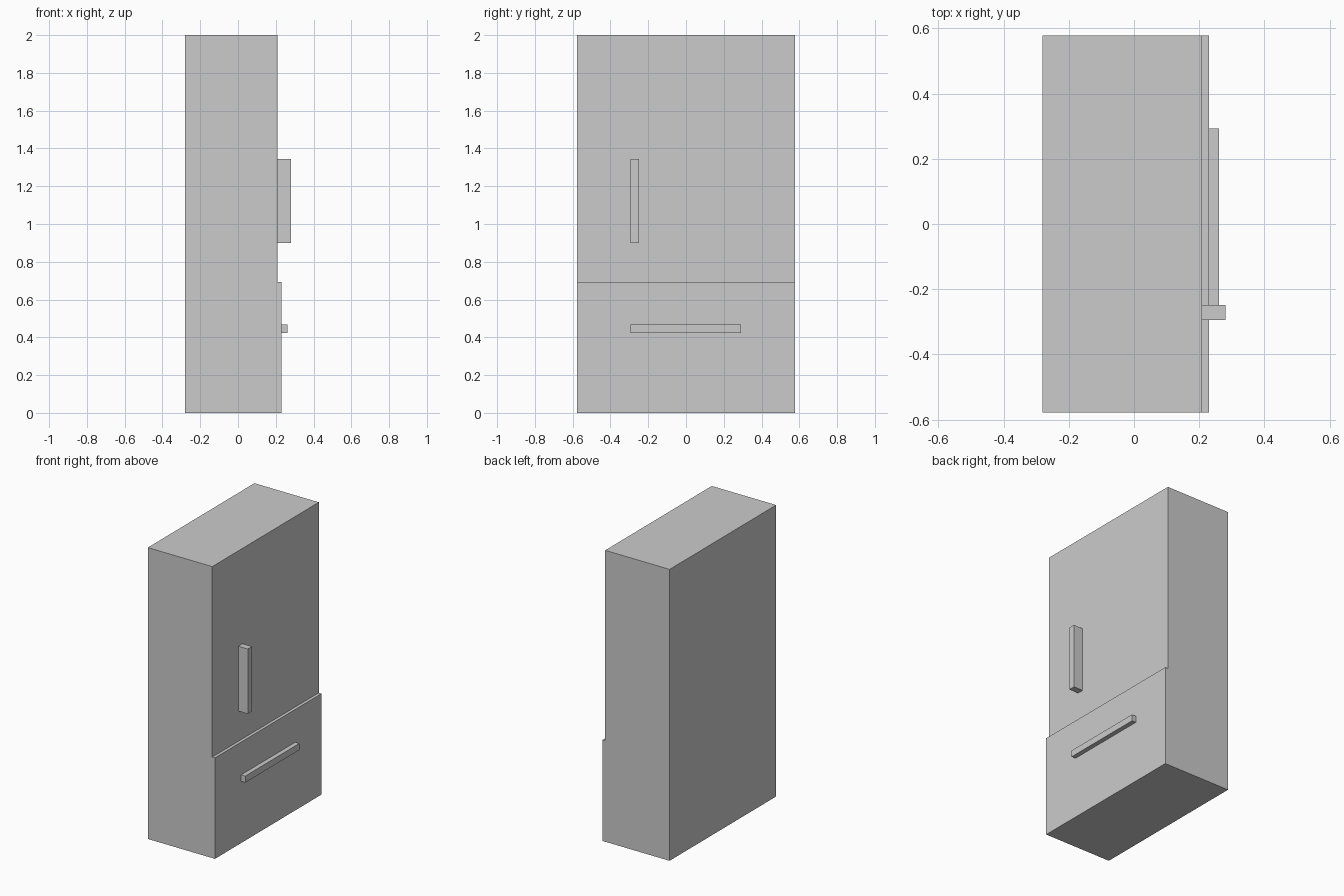
import bpy

if "Cube" in bpy.data.objects:
    bpy.data.objects.remove(bpy.data.objects["Cube"])


def box(name, x, y, z):
    """Add a box spanning the given (min, max) ranges."""
    spans = (x, y, z)
    bpy.ops.mesh.primitive_cube_add(size=1, location=[(a + b) / 2 for a, b in spans])
    obj = bpy.context.object
    obj.name = name
    obj.scale = [b - a for a, b in spans]
    bpy.ops.object.transform_apply(location=False, rotation=False, scale=True)
    return obj


HALF_WIDTH = 0.578
BACK, DOOR_FACE, DRAWER_FACE = -0.28, 0.209, 0.23

# Main cabinet, with the flush upper door face
box("cabinet", (BACK, DOOR_FACE), (-HALF_WIDTH, HALF_WIDTH), (0, 2))

# Lower freezer drawer, standing slightly proud
box("drawer_front", (DOOR_FACE, DRAWER_FACE), (-HALF_WIDTH, HALF_WIDTH), (0, 0.693))

# Handles
box("door_handle", (DOOR_FACE, 0.28), (-0.294, -0.249), (0.9, 1.345))
box("drawer_handle", (DRAWER_FACE, 0.261), (-0.294, 0.292), (0.423, 0.468))
